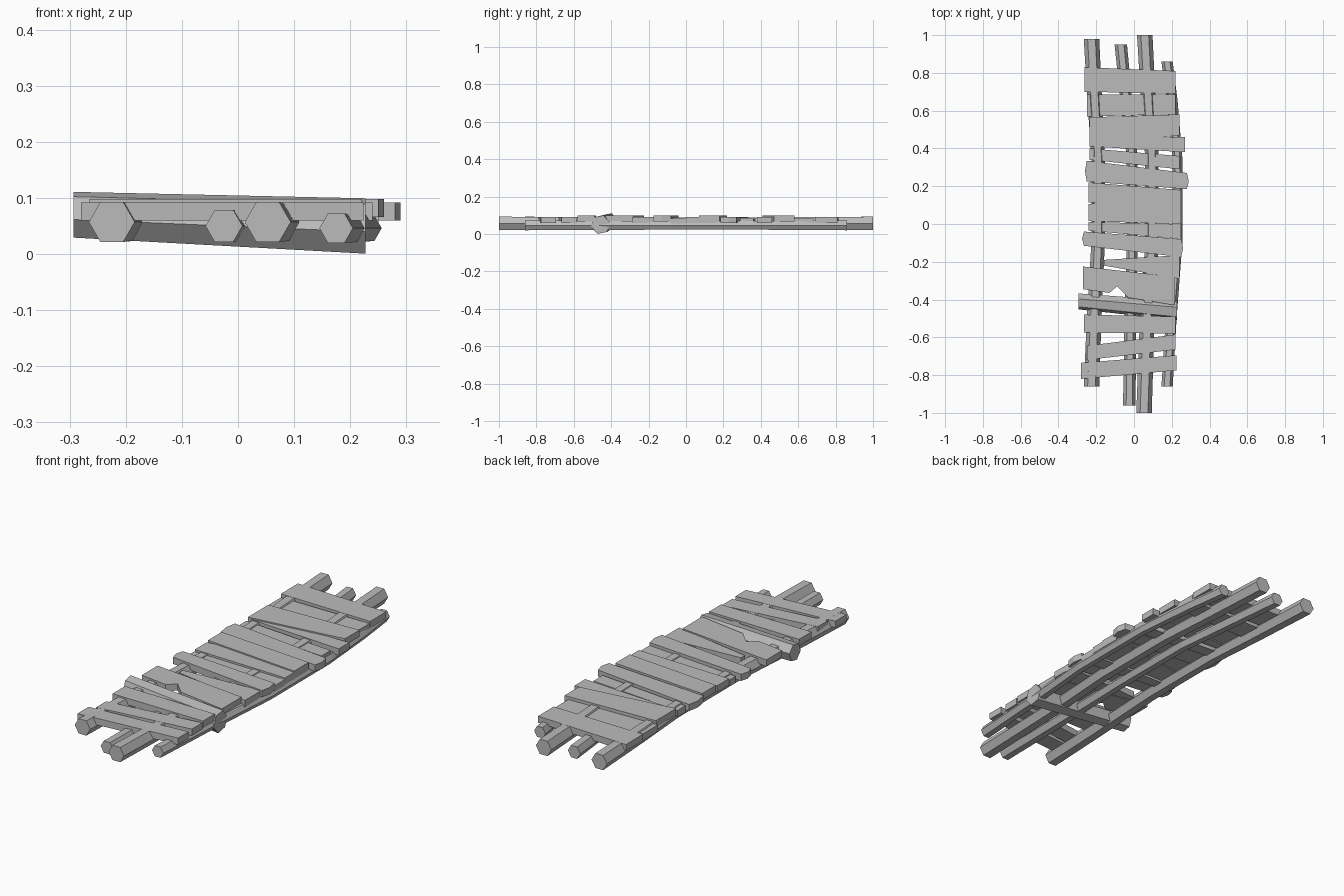
import bpy
import bmesh
from math import cos, sin, pi
from mathutils import Vector

cube = bpy.data.objects.get("Cube")
if cube:
    bpy.data.objects.remove(cube, do_unlink=True)

# One weathered wood colour for the whole walkway
wood = bpy.data.materials.new("grey_wood")
wood.use_nodes = True
GREY = (0.5, 0.5, 0.5, 1)
wood.diffuse_color = GREY
wood.node_tree.nodes["Principled BSDF"].inputs["Base Color"].default_value = GREY


def finish(bm, name):
    """Turn a bmesh into a flat shaded wooden object."""
    bmesh.ops.recalc_face_normals(bm, faces=bm.faces)
    mesh = bpy.data.meshes.new(name)
    bm.to_mesh(mesh)
    bm.free()
    mesh.materials.append(wood)
    obj = bpy.data.objects.new(name, mesh)
    bpy.context.collection.objects.link(obj)
    return obj


def log(name, path, side, spin=0.0):
    """Six sided log through (x, y, z, radius) stations."""
    bm = bmesh.new()
    rings = []
    for x, y, z, radius in path:
        ring = []
        for i in range(6):
            angle = i * pi / 3 + spin
            offset = side * cos(angle) + Vector((0, 0, 1)) * sin(angle)
            ring.append(bm.verts.new(Vector((x, y, z)) + offset * radius))
        rings.append(ring)
    for a, b in zip(rings, rings[1:]):
        for i in range(6):
            j = (i + 1) % 6
            bm.faces.new((a[i], a[j], b[j], b[i]))
    bm.faces.new(rings[0])
    bm.faces.new(rings[-1])
    return finish(bm, name)


def plank(name, left, right, height, bulge=0.0, notch=()):
    """Board between two ends, each given as (x, near y, far y)."""
    (lx, l0, l1), (rx, r0, r1) = left, right
    outline = [(lx, l0), *notch, (rx, r0)]
    if bulge:
        outline.append((rx + bulge, (r0 + r1) / 2))
    outline += [(rx, r1), (lx, l1)]
    if bulge:
        outline.append((lx - bulge, (l0 + l1) / 2))
    bm = bmesh.new()
    base = bm.faces.new([bm.verts.new((x, y, height - THICK)) for x, y in outline])
    extruded = bmesh.ops.extrude_face_region(bm, geom=[base])
    top = [v for v in extruded["geom"] if isinstance(v, bmesh.types.BMVert)]
    bmesh.ops.translate(bm, verts=top, vec=(0, 0, THICK))
    return finish(bm, name)


# Four bowed logs running the length of the walkway
ALONG_X = Vector((1, 0, 0))
ALONG_Y = Vector((0, 1, 0))
BEARERS = {
    "outer_right": (-.225, -.19, -.225, -.86, .98, .057, .041),
    "inner_right": (-.025, -.01, -.07, -.96, .95, .05, .033),
    "inner_left": (.053, .095, .057, -1, 1, .057, .041),
    "outer_left": (.175, .23, .175, -.86, .86, .046, .03),
}
for name, (front_x, mid_x, back_x, y0, y1, z, r) in BEARERS.items():
    log("bearer_log_" + name, [
        (front_x, y0, z, r),
        (front_x * .6 + mid_x * .4, -.5, z, r * .95),
        (mid_x, -.1, z, r * .87),
        (mid_x, .35, z, r * .87),
        (back_x * .5 + mid_x * .5, .65, z, r * .95),
        (back_x, y1, z, r),
    ], ALONG_X)

# Thicker log lying across the deck
log("cross_log", [(-.293, -.41, .07, .043), (.227, -.457, .05, .052)], ALONG_Y, .2)

# Uneven deck boards, from the back to the front
THICK = .032
LOW, MID, HIGH = .084, .092, .098
plank("board_back_end", (-.262, .70, .83), (.22, .69, .81), MID)
plank("board_sunken", (-.25, .57, .685), (.22, .58, .685), LOW)
plank("board_wide", (-.235, .41, .565), (.24, .47, .58), HIGH)
plank("board_slim", (-.22, .41, .45), (.27, .38, .46), MID)
plank("board_dropped", (-.235, .34, .4), (.24, .29, .36), LOW)
plank("board_long", (-.25, .225, .335), (.28, .185, .27), MID, .01)
plank("board_middle_back", (-.24, .115, .22), (.25, .07, .18), HIGH)
plank("board_middle_wedge", (-.24, .015, .105), (.25, 0, .17), MID)
plank("board_middle_narrow", (-.24, -.035, .01), (.25, -.08, 0), LOW)
plank("board_middle_front", (-.265, -.115, -.04), (.25, -.175, -.08), HIGH, .01)
plank("board_broken", (-.16, -.22, -.19), (.24, -.29, -.165), MID)
plank("board_notched", (-.27, -.345, -.225), (.215, -.43, -.28), HIGH,
      notch=[(-.13, -.365), (-.09, -.33), (-.03, -.39)])
plank("board_front_straight", (-.265, -.575, -.48), (.22, -.58, -.49), HIGH)
plank("board_front_slanted", (-.25, -.72, -.645), (.22, -.665, -.585), MID)
plank("board_front_end", (-.28, -.82, -.735), (.224, -.775, -.695), MID)
